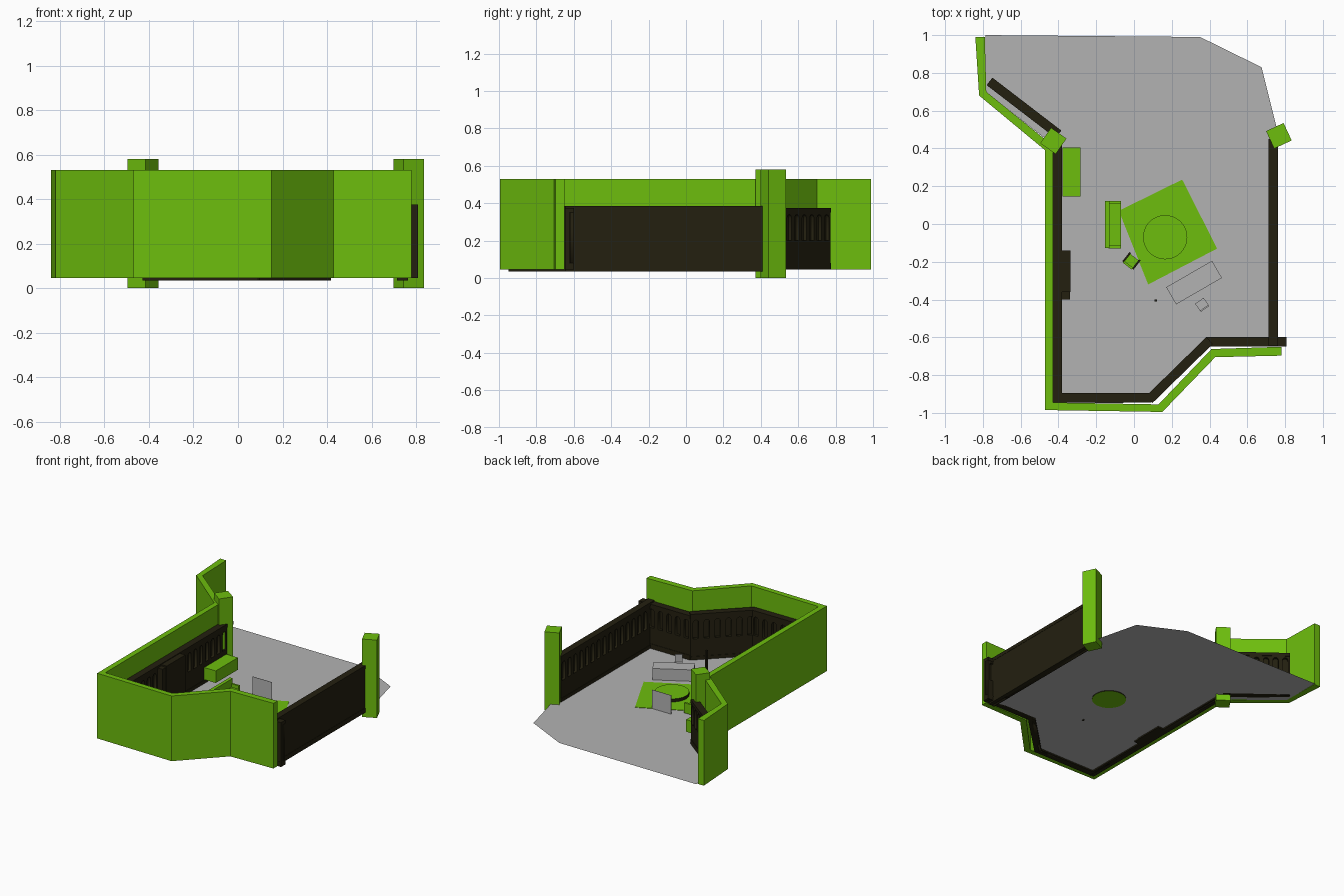
import bpy, bmesh, math
from mathutils import Vector, Matrix

if "Cube" in bpy.data.objects:
    bpy.data.objects.remove(bpy.data.objects["Cube"])


def mat(name, c):
    m = bpy.data.materials.new(name)
    m.diffuse_color = (*c, 1)
    m.use_nodes = True
    m.node_tree.nodes["Principled BSDF"].inputs["Base Color"].default_value = m.diffuse_color
    return m


GREEN = mat("bright_green", (0.155, 0.515, 0.004))
DARK = mat("dark_brown", (0.017, 0.014, 0.005))
GREY = mat("grey", (0.45, 0.45, 0.45))
FLOOR_Z = 0.045


def finish(name, bm, m, second=None):
    me = bpy.data.meshes.new(name)
    bmesh.ops.recalc_face_normals(bm, faces=bm.faces)
    bm.to_mesh(me)
    bm.free()
    me.materials.append(m)
    if second:
        me.materials.append(second)
    ob = bpy.data.objects.new(name, me)
    bpy.context.collection.objects.link(ob)
    return ob


def box(name, m, cx, cy, sx, sy, z0, z1, deg=0, off=(0, 0)):
    """Box turned by deg about (cx, cy), shifted by off in its own axes."""
    bm = bmesh.new()
    bmesh.ops.create_cube(bm, size=1)
    T = (Matrix.Translation((cx, cy, 0)) @ Matrix.Rotation(math.radians(deg), 4, 'Z')
         @ Matrix.Translation((off[0], off[1], (z0 + z1) / 2))
         @ Matrix.Diagonal((sx, sy, z1 - z0, 1)))
    bmesh.ops.transform(bm, matrix=T, verts=bm.verts)
    return finish(name, bm, m)


def cylinder(name, m, x, y, r, z0, z1, n, side=None):
    bm = bmesh.new()
    bmesh.ops.create_cone(bm, cap_ends=True, segments=n, radius1=r, radius2=r, depth=z1 - z0,
                          matrix=Matrix.Translation((x, y, (z0 + z1) / 2)))
    bm.normal_update()
    if side:
        for f in bm.faces:
            f.material_index = int(abs(f.normal.z) < 0.5)
    return finish(name, bm, m, side)


def prism(name, m, pts, z0, z1=None):
    bm = bmesh.new()
    f = bm.faces.new([bm.verts.new((x, y, z0)) for x, y in pts])
    if f.normal.z < 0:
        f.normal_flip()
    if z1 is not None:
        g = bmesh.ops.extrude_face_region(bm, geom=[f])['geom']
        bmesh.ops.translate(bm, vec=(0, 0, z1 - z0),
                            verts=[v for v in g if isinstance(v, bmesh.types.BMVert)])
    return finish(name, bm, m)


def wainscot(name, a, b, z0=0.035, z1=0.385):
    """Dark panelling from a to b, room on the left, with a row of arched recesses."""
    a, b = Vector(a), Vector(b)
    L, mid = (b - a).length, (a + b) / 2
    ang = math.atan2(b.y - a.y, b.x - a.x)
    deg = math.degrees(ang)
    box(name + "_back", DARK, mid.x, mid.y, L, 0.022, z0, z1 - 0.02, deg, (0, -0.012))
    box(name + "_cap", DARK, mid.x, mid.y, L, 0.05, z1 - 0.025, z1, deg)
    box(name + "_base", DARK, mid.x, mid.y, L, 0.05, z0, z0 + 0.035, deg)
    # front plate with arched holes, as a filled flat curve
    cu = bpy.data.curves.new(name + "_arches", 'CURVE')
    cu.dimensions, cu.fill_mode, cu.extrude = '2D', 'BOTH', 0.01
    n = max(1, int(L / 0.065))
    loops = [[(-L / 2, z0), (L / 2, z0), (L / 2, z1 - 0.01), (-L / 2, z1 - 0.01)]]
    for i in range(n):
        c, r = (i + 0.5) * L / n - L / 2, 0.019
        arch = [(c + r * math.cos(t * math.pi / 6), 0.32 + r * math.sin(t * math.pi / 6))
                for t in range(7)]
        loops.append([(c + r, 0.2)] + arch + [(c - r, 0.2)])
    for pts in loops:
        s = cu.splines.new('POLY')
        s.points.add(len(pts) - 1)
        for p, q in zip(s.points, pts):
            p.co = (*q, 0, 1)
        s.use_cyclic_u = True
    cu.materials.append(DARK)
    ob = bpy.data.objects.new(name + "_arches", cu)
    bpy.context.collection.objects.link(ob)
    ob.matrix_world = (Matrix.Translation((mid.x, mid.y, 0)) @ Matrix.Rotation(ang, 4, 'Z')
                       @ Matrix.Translation((0, 0.012, 0)) @ Matrix.Rotation(math.pi / 2, 4, 'X'))
    bpy.ops.object.select_all(action='DESELECT')
    ob.select_set(True)
    bpy.context.view_layer.objects.active = ob
    bpy.ops.object.convert(target='MESH')


# floor sheet
prism("floor", GREY, [(-0.785, 1), (0.35, 0.99), (0.675, 0.83), (0.76, 0.49), (0.76, -0.62),
                      (0.40, -0.63), (0.08, -0.945), (-0.43, -0.95), (-0.43, 0.42),
                      (-0.785, 0.70)], FLOOR_Z)

# outer green wall
outer = [(-0.84, 0.99), (-0.82, 0.68), (-0.47, 0.39), (-0.47, -0.985), (0.15, -0.995),
         (0.43, -0.705), (0.78, -0.697)]
inner = [(-0.79, 0.99), (-0.782, 0.70), (-0.43, 0.415), (-0.43, -0.945), (0.13, -0.955),
         (0.41, -0.662), (0.78, -0.65)]
prism("outer_wall", GREEN, outer + inner[::-1], FLOOR_Z, 0.53)

# pillars
box("left_pillar", GREEN, -0.427, 0.44, 0.1, 0.1, 0, 0.58, -35)
box("right_pillar", GREEN, 0.767, 0.467, 0.102, 0.102, 0, 0.58, 25)

# wall panelling
wainscot("back_panel", (-0.765, 0.755), (-0.40, 0.475), 0.045, 0.375)
wainscot("left_panel", (-0.405, 0.42), (-0.405, -0.945))
wainscot("front_panel", (-0.43, -0.92), (0.09, -0.92))
wainscot("slant_panel", (0.08, -0.93), (0.40, -0.617))
wainscot("corner_panel", (0.385, -0.623), (0.808, -0.623), 0.045, 0.375)
wainscot("right_panel", (0.738, -0.645), (0.738, 0.45))
box("wall_cabinet", DARK, -0.36, -0.25, 0.05, 0.22, 0.035, 0.38)
box("cabinet_side", DARK, -0.365, -0.27, 0.05, 0.26, 0.035, 0.37)

# bench by the left wall
box("wall_bench", GREEN, -0.332, 0.275, 0.095, 0.26, 0.075, 0.165)

# rug and round table
prism("rug", GREEN, [(-0.08, 0.07), (0.255, 0.235), (0.44, -0.13), (0.075, -0.32)], 0.046, 0.049)
cylinder("round_table", GREEN, 0.165, -0.07, 0.117, 0.04, 0.072, 40, DARK)

# sofa
box("sofa_back", GREEN, -0.142, -0.002, 0.025, 0.25, 0.05, 0.16)
box("sofa_seat", GREEN, -0.1, -0.002, 0.06, 0.23, 0.05, 0.10)
for y in (-0.122, 0.115):
    box("sofa_arm", GREEN, -0.102, y, 0.065, 0.014, 0.05, 0.125)

# armchair
box("armchair_seat", GREEN, -0.013, -0.195, 0.06, 0.05, 0.05, 0.10, -38)
box("armchair_back", GREEN, -0.013, -0.195, 0.06, 0.012, 0.05, 0.15, -38, (0, -0.03))
for s in (-1, 1):
    box("armchair_arm", DARK, -0.013, -0.195, 0.01, 0.062, 0.05, 0.12, -38, (s * 0.032, 0))

# desk, desk chair, standing screen, lamp pole
box("desk", GREY, 0.318, -0.31, 0.28, 0.105, FLOOR_Z, 0.13, 30)
box("desk_chair_seat", GREY, 0.36, -0.427, 0.055, 0.05, 0.085, 0.095, 35)
box("desk_chair_back", GREY, 0.36, -0.427, 0.05, 0.008, 0.09, 0.15, 35, (0, -0.024))
cylinder("desk_chair_stem", GREY, 0.36, -0.427, 0.006, FLOOR_Z, 0.09, 8)
box("standing_screen", GREY, 0.075, 0.18, 0.16, 0.002, FLOOR_Z, 0.185)
box("lamp_pole", DARK, 0.115, -0.405, 0.013, 0.013, 0.04, 0.265)
